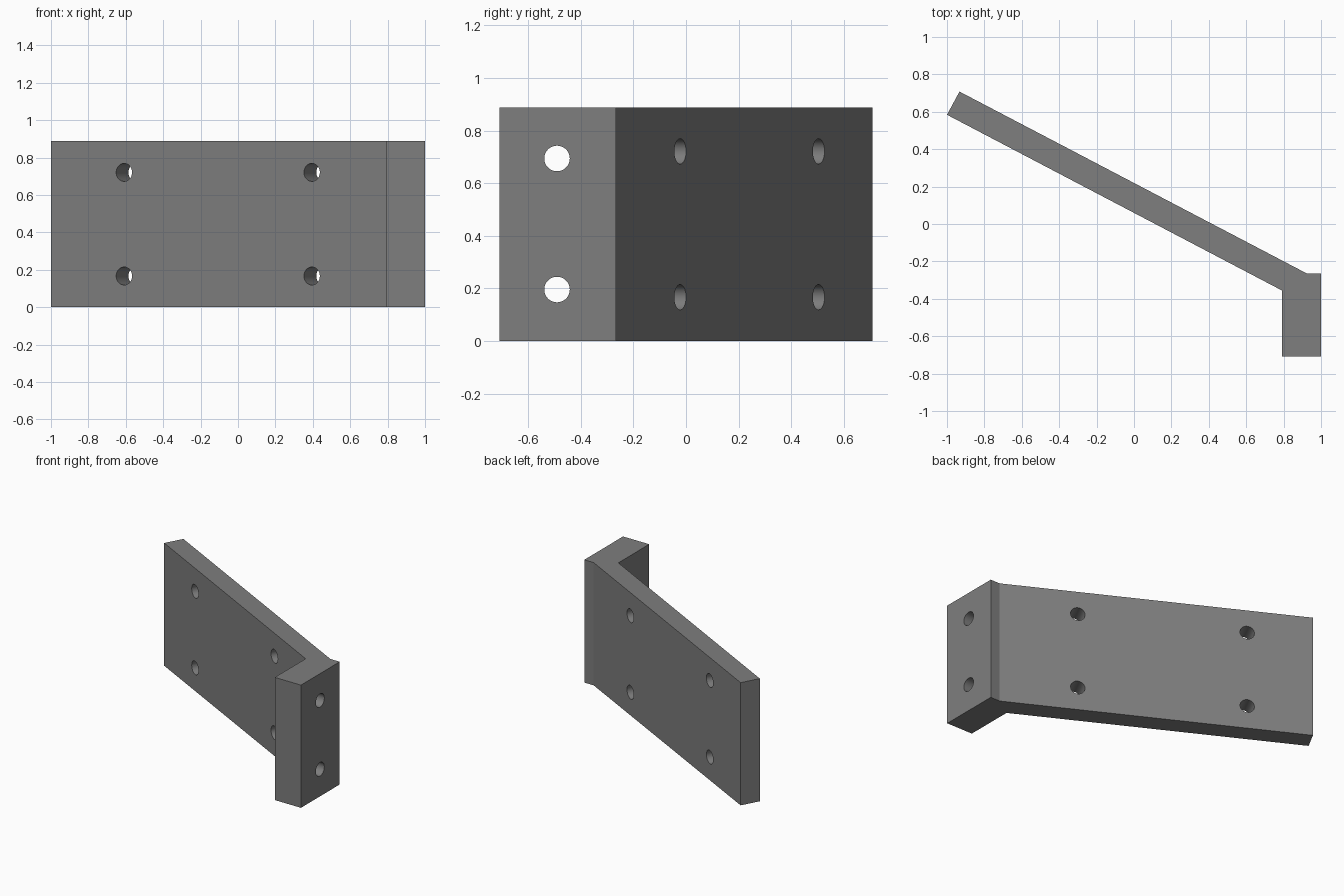
import bpy, bmesh, math
from mathutils import Matrix, Vector

if "Cube" in bpy.data.objects:
    bpy.data.objects.remove(bpy.data.objects["Cube"])

HEIGHT = 0.888

grey = bpy.data.materials.new("mid_grey")
grey.diffuse_color = (0.21, 0.21, 0.21, 1)
grey.use_nodes = True
grey.node_tree.nodes["Principled BSDF"].inputs["Base Color"].default_value = grey.diffuse_color


def cutter(name, center, axis, radius, length):
    """Round drill used to cut a hole along a horizontal axis."""
    bm = bmesh.new()
    rot = Vector((0, 0, 1)).rotation_difference(axis).to_matrix().to_4x4()
    bmesh.ops.create_cone(bm, cap_ends=True, segments=48, radius1=radius,
                          radius2=radius, depth=length,
                          matrix=Matrix.Translation(center) @ rot)
    mesh = bpy.data.meshes.new(name)
    bm.to_mesh(mesh)
    bm.free()
    mesh.materials.append(grey)
    ob = bpy.data.objects.new(name, mesh)
    bpy.context.collection.objects.link(ob)
    ob.hide_render = True
    ob.hide_set(True)
    return ob


# Bent bracket: slanted plate joined to a thick foot
profile = [(-1, 0.584), (0.79, -0.355), (0.79, -0.708), (1, -0.708),
           (1, -0.265), (0.925, -0.265), (-0.933, 0.708)]
bm = bmesh.new()
base = bm.faces.new([bm.verts.new((x, y, 0)) for x, y in profile])
top = bmesh.ops.extrude_face_region(bm, geom=[base])["geom"]
bmesh.ops.translate(bm, vec=(0, 0, HEIGHT),
                    verts=[v for v in top if isinstance(v, bmesh.types.BMVert)])
bmesh.ops.recalc_face_normals(bm, faces=bm.faces)
mesh = bpy.data.meshes.new("bracket")
bm.to_mesh(mesh)
bm.free()
mesh.materials.append(grey)
bracket = bpy.data.objects.new("bracket", mesh)
bpy.context.collection.objects.link(bracket)

drills = []
# Four holes square to the slanted plate
along = Vector((1.79, -0.939, 0)).normalized()
normal = Vector((-along.y, along.x, 0))
for x in (-0.609, 0.395):
    y = 0.584 - 0.939 / 1.79 * (x + 1)
    for z in (0.167, 0.721):
        center = Vector((x, y, z)) + normal * 0.07
        drills.append(cutter("plate_hole_cutter", center, normal, 0.048, 0.3))

# Two holes through the foot
for z in (0.196, 0.694):
    drills.append(cutter("foot_hole_cutter", Vector((0.895, -0.49, z)),
                         Vector((1, 0, 0)), 0.0485, 0.4))

for d in drills:
    mod = bracket.modifiers.new("hole", 'BOOLEAN')
    mod.operation = 'DIFFERENCE'
    mod.solver = 'EXACT'
    mod.object = d

# Apply the cuts, then smooth the hole walls only
bpy.context.view_layer.objects.active = bracket
bracket.select_set(True)
for mod in list(bracket.modifiers):
    bpy.ops.object.modifier_apply(modifier=mod.name)
for d in drills:
    bpy.data.objects.remove(d, do_unlink=True)
bpy.ops.object.shade_smooth_by_angle(angle=math.radians(20))
